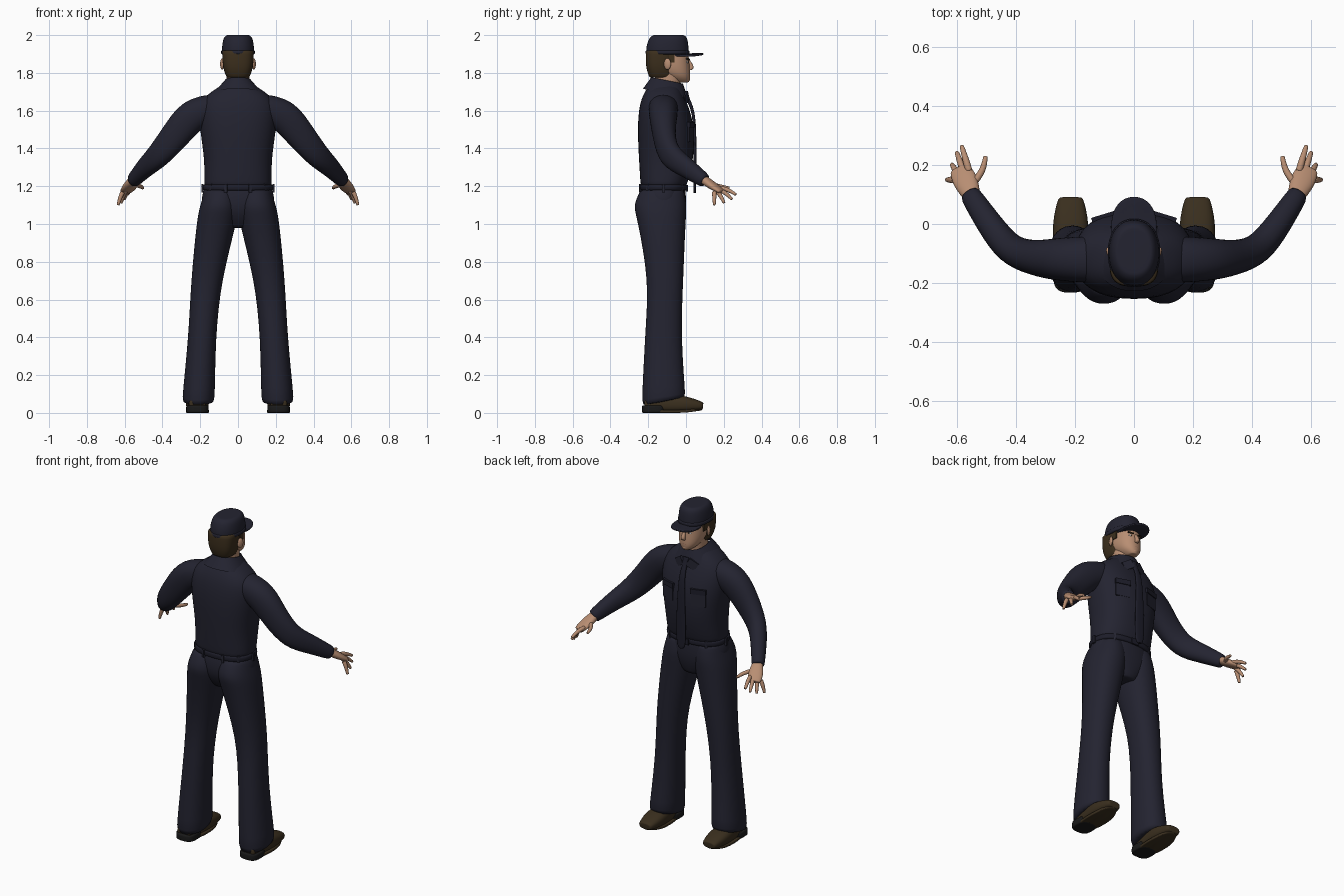
import bpy, bmesh, math
from mathutils import Vector, Matrix

default_cube = bpy.data.objects.get("Cube")
if default_cube:
    bpy.data.objects.remove(default_cube, do_unlink=True)


def material(name, red, green, blue):
    mat = bpy.data.materials.new(name)
    mat.use_nodes = True
    mat.diffuse_color = (red, green, blue, 1)
    shader = mat.node_tree.nodes["Principled BSDF"]
    shader.inputs["Base Color"].default_value = mat.diffuse_color
    shader.inputs["Roughness"].default_value = .8
    return mat


NAVY = material("navy cloth", .017, .017, .03)
DARK = material("dark navy", .012, .012, .022)
SKIN = material("skin", .48, .27, .17)
HAIR = material("brown hair", .045, .028, .012)
LEATHER = material("brown leather", .042, .028, .013)
BLACK = material("black heel", .01, .01, .01)
WHITE = material("eye white", .5, .5, .5)
LIPS = material("lips", .33, .14, .1)

UP = Vector((0, 0, 1))
FORWARD = Vector((0, 1, 0))
RIGHTWARD = Vector((1, 0, 0))


def finish(name, mesh_builder, mat, mirror, smooth=True, subdivide=False):
    """Turn a bmesh into a coloured object, mirrored across x if wanted."""
    bmesh.ops.recalc_face_normals(mesh_builder, faces=mesh_builder.faces)
    mesh = bpy.data.meshes.new(name)
    mesh_builder.to_mesh(mesh)
    mesh_builder.free()
    mesh.materials.append(mat)
    for polygon in mesh.polygons:
        polygon.use_smooth = smooth
    part = bpy.data.objects.new(name, mesh)
    bpy.context.collection.objects.link(part)
    if mirror:
        part.modifiers.new("mirror", 'MIRROR').use_mirror_merge = False
    if subdivide:
        part.modifiers.new("subdivision", 'SUBSURF').levels = 1


def refine(rows):
    """Insert a smoothly interpolated section between each pair of sections."""
    rows = [Vector(row) for row in rows]
    padded = [rows[0], *rows, rows[-1]]
    result = [rows[0]]
    for before, start, end, after in zip(padded, rows, rows[1:], padded[3:]):
        result += [(9 * (start + end) - before - after) / 16, end]
    return result


def loft(name, rows, mat, up=None, power=2.2, sides=20, caps=True, mirror=False, lift=None):
    """Skin rounded sections (x, y, z, half width, half depth).
    They lie flat, or stand across the path when an up vector is given."""
    builder = bmesh.new()
    rows = refine(rows)
    centres = [Vector(row[:3]) for row in rows]
    rings = []
    for i, (centre, row) in enumerate(zip(centres, rows)):
        across, along = RIGHTWARD, FORWARD
        if up:
            path = (centres[min(i + 1, len(rows) - 1)] - centres[max(i - 1, 0)]).normalized()
            along = (up - path * up.dot(path)).normalized()
            across = path.cross(along)
        ring = []
        for k in range(sides):
            angle = math.tau * (k + .5) / sides
            cos, sin = math.cos(angle), math.sin(angle)
            point = centre + across * row[3] * math.copysign(abs(cos) ** (2 / power), cos)
            point += along * row[4] * math.copysign(abs(sin) ** (2 / power), sin)
            if lift:
                point.z += lift(point)
            ring.append(builder.verts.new(point))
        rings.append(ring)
    if caps:
        # An inset ring keeps each end crisp when subdivided
        for end, centre in ((rings[0], centres[0]), (rings[-1], centres[-1])):
            inset = [builder.verts.new(v.co + (Vector((centre.x, centre.y, v.co.z)) - v.co) * .1
                                       if not up else v.co.lerp(centre, .2)) for v in end]
            builder.faces.new(inset)
            rings.insert(0, inset) if end is rings[0] else rings.append(inset)
    for low, high in zip(rings, rings[1:]):
        for k in range(sides):
            builder.faces.new((low[k - 1], low[k], high[k], high[k - 1]))
    finish(name, builder, mat, mirror, subdivide=True)


def placement(location, size, turn, roll):
    return (Matrix.Translation(location) @ Matrix.Rotation(math.radians(turn), 4, 'Z')
            @ Matrix.Rotation(math.radians(roll), 4, 'Y') @ Matrix.Diagonal((*size, 1)))


def ball(name, location, size, mat, turn=0, mirror=True):
    builder = bmesh.new()
    bmesh.ops.create_uvsphere(builder, u_segments=14, v_segments=8, radius=1,
                              matrix=placement(location, size, turn, 0))
    finish(name, builder, mat, mirror)


def box(name, location, size, mat, turn=0, roll=0, mirror=True):
    builder = bmesh.new()
    bmesh.ops.create_cube(builder, size=1, matrix=placement(location, size, turn, roll))
    finish(name, builder, mat, mirror, smooth=False)


# Shirt body and sleeves
loft("shirt", [(0, -.12, 1.19, .18, .12), (0, -.105, 1.35, .18, .145), (0, -.108, 1.53, .205, .148),
               (0, -.12, 1.66, .19, .118), (0, -.115, 1.735, .085, .08)], NAVY, power=2.4, sides=28)
loft("sleeve", [(.12, -.12, 1.62, .08, .07), (.24, -.12, 1.575, .075, .088),
                (.335, -.115, 1.465, .06, .078), (.42, -.085, 1.365, .052, .068),
                (.49, 0, 1.3, .045, .054), (.556, .1, 1.228, .036, .038)],
     NAVY, up=UP, mirror=True)

# Collar, pockets and tie
loft("collar", [(0, -.1, 1.77, .07, .085), (0, -.11, 1.7, .13, .12)], NAVY, caps=False,
     lift=lambda point: -.2 * (point.y + .15))
box("collar_point", (.042, 0, 1.667), (.06, .012, .05), NAVY, turn=-20, roll=30)
box("chest_pocket", (.1, .021, 1.485), (.085, .016, .1), NAVY, turn=-17)
box("pocket_flap", (.1, .025, 1.525), (.09, .018, .03), DARK, turn=-17)
loft("tie", [(0, -.005, 1.7, .022, .014), (0, .012, 1.655, .014, .01), (0, .046, 1.55, .022, .008),
             (0, .046, 1.2, .034, .008), (0, .046, 1.165, .005, .006)],
     DARK, up=FORWARD, power=3, sides=12)

# Belt with loops set around the waist
loft("belt", [(0, -.12, 1.177, .187, .127), (0, -.12, 1.21, .187, .127)], DARK, power=2.4, sides=28)
for degrees in (-70, -40, 0, 50):
    angle = math.radians(degrees)
    spot = (.188 * math.cos(angle), .128 * math.sin(angle) - .12, 1.19)
    box("belt_loop", spot, (.012, .016, .045), NAVY, turn=degrees)
box("belt_buckle", (0, .006, 1.19), (.045, .01, .035), DARK, mirror=False)

# Trousers, with hems that rise toward the front
loft("trouser_seat", [(0, -.12, 1.2, .178, .118), (0, -.125, 1.08, .195, .125),
                      (0, -.11, .98, .07, .08)], NAVY, sides=24)
loft("trouser_leg", [(.21, -.118, .06, .088, .118), (.19, -.12, .4, .075, .098),
                     (.165, -.11, .7, .083, .096), (.115, -.128, 1, .105, .127),
                     (.1, -.136, 1.1, .1, .14), (.095, -.125, 1.18, .08, .115)], NAVY, mirror=True,
     lift=lambda point: .18 * (point.y + .12) if point.z < .1 else 0)

# Shoes
loft("shoe", [(.215, -.22, .045, .045, .035), (.215, -.12, .05, .054, .05),
              (.215, 0, .045, .062, .043), (.215, .09, .036, .042, .02)],
     LEATHER, up=UP, power=2.6, mirror=True)
loft("shoe_sole", [(.215, -.065, 0, .062, .152), (.215, -.065, .016, .062, .152)], LEATHER,
     mirror=True, lift=lambda point: max(0, point.y) * .14)
loft("shoe_heel", [(.215, -.17, 0, .06, .064), (.215, -.17, .04, .06, .064)], BLACK,
     power=3, mirror=True)

# Hands: a palm, four fingers fanned by rule, and a thumb
loft("palm", [(.548, .09, 1.238, .028, .024), (.572, .145, 1.2, .043, .021),
              (.594, .19, 1.17, .034, .012)], SKIN, up=UP, mirror=True)


def finger(name, base, tip, bulge):
    middle = base.lerp(tip, .5) + bulge
    rows = [(*base, .013, .013), (*middle, .012, .012), (*tip, .008, .008)]
    loft(name, rows, SKIN, up=UP, sides=8, mirror=True)


index_knuckle, little_knuckle = Vector((.56, .18, 1.19)), Vector((.61, .15, 1.17))
for i, name in enumerate(("index_finger", "middle_finger", "ring_finger", "little_finger")):
    fan = math.radians(30 * i)
    base = index_knuckle.lerp(little_knuckle, i / 3)
    reach = Vector((.025, .085 * math.cos(fan), -.035 - .035 * math.sin(fan)))
    finger(name, base, base + reach, UP * .008)
finger("thumb", Vector((.548, .135, 1.208)), Vector((.504, .23, 1.19)), RIGHTWARD * -.012)

# Head, neck and hair
loft("neck", [(0, -.105, 1.68, .062, .07), (0, -.09, 1.83, .06, .07)], SKIN)
loft("head", [(0, -.025, 1.75, .025, .04), (0, -.045, 1.78, .058, .068),
              (0, -.08, 1.84, .075, .1), (0, -.09, 1.93, .07, .1)], SKIN, sides=24)
loft("hair", [(0, -.13, 1.775, .06, .063), (0, -.138, 1.83, .08, .074),
              (0, -.135, 1.92, .084, .078)], HAIR, power=2.8, sides=24)
box("sideburn", (.072, -.075, 1.88), (.012, .03, .05), HAIR)
ball("ear", (.084, -.098, 1.847), (.009, .02, .03), SKIN, turn=-20)

# Face
loft("nose", [(0, .012, 1.87, .007, .008), (0, .03, 1.83, .014, .014), (0, .02, 1.815, .012, .01)],
     SKIN, sides=10)
ball("eye", (.029, .006, 1.857), (.013, .006, .006), WHITE, turn=-18)
ball("iris", (.028, .011, 1.857), (.005, .003, .005), HAIR, turn=-18)
box("eyebrow", (.031, .01, 1.873), (.034, .009, .007), HAIR, turn=-20, roll=-10)
ball("mouth", (0, .014, 1.79), (.024, .008, .006), LIPS, mirror=False)
ball("chin", (0, .006, 1.766), (.022, .015, .013), SKIN, mirror=False)

# Cap
loft("cap_crown", [(0, -.098, 1.9, .086, .113), (0, -.098, 1.94, .085, .112),
                   (0, -.094, 1.985, .076, .1), (0, -.092, 2, .06, .08)], NAVY, sides=24)
loft("cap_band", [(0, -.098, 1.898, .09, .117), (0, -.098, 1.92, .09, .117)], NAVY, sides=24)
loft("cap_brim", [(0, -.01, 1.898, .078, .103), (0, -.01, 1.91, .078, .103)], NAVY, sides=24,
     lift=lambda point: -2 * point.x ** 2 - .04 * max(0, point.y))
